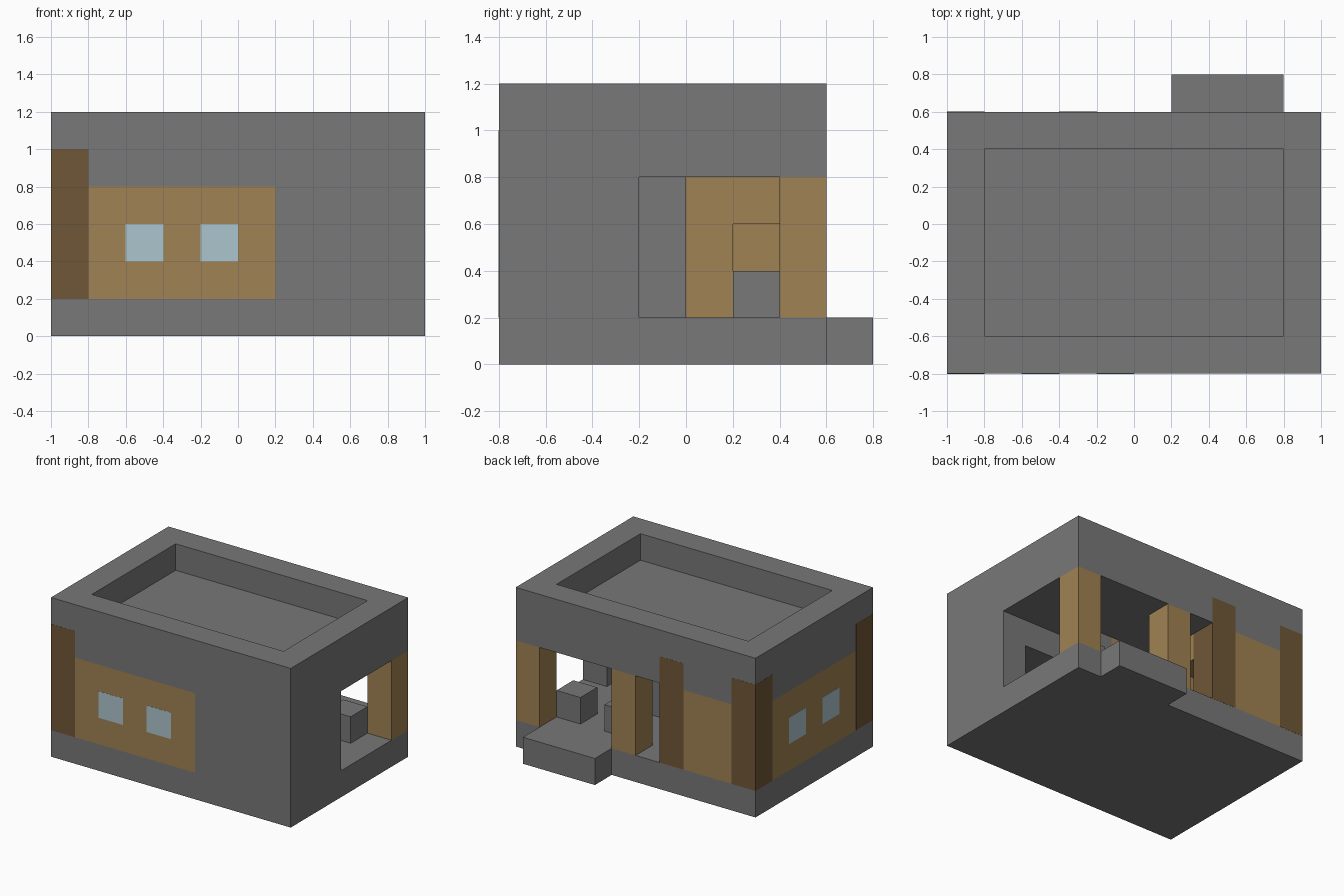
import bpy, bmesh
from mathutils import Vector

cube = bpy.data.objects.get("Cube")
if cube:
    bpy.data.objects.remove(cube, do_unlink=True)


def material(name, hex_rgb):
    lin = []
    for i in (0, 2, 4):
        c = int(hex_rgb[i:i + 2], 16) / 255
        lin.append(c / 12.92 if c <= 0.04045 else ((c + 0.055) / 1.055) ** 2.4)
    m = bpy.data.materials.new(name)
    m.use_nodes = True
    m.diffuse_color = (*lin, 1)
    m.node_tree.nodes["Principled BSDF"].inputs["Base Color"].default_value = (*lin, 1)
    return m


STONE = material("grey stone", "787878")
PLANK = material("light wood", "A08253")
LOG = material("dark wood", "6F5737")
GLASS = material("pale glass", "ABC5CD")


def box(name, mat, x, y, z, grow=0.0, recess=0.0):
    """Axis-aligned block from ranges; recess sinks a straight-sided tray into its top."""
    lo = Vector((x[0], y[0], z[0])) - Vector((grow, grow, 0))
    hi = Vector((x[1], y[1], z[1])) + Vector((grow, grow, 0))
    bm = bmesh.new()
    bmesh.ops.create_cube(bm, size=1)
    for v in bm.verts:
        v.co = [(lo[i] + hi[i]) / 2 + v.co[i] * (hi[i] - lo[i]) for i in range(3)]
    if recess:
        top = max(bm.faces, key=lambda f: f.calc_center_median().z)
        bmesh.ops.inset_region(bm, faces=[top], thickness=recess, use_even_offset=True)
        floor = bmesh.ops.extrude_discrete_faces(bm, faces=[top])["faces"][0]
        bmesh.ops.translate(bm, verts=floor.verts, vec=(0, 0, -recess))
    me = bpy.data.meshes.new(name)
    bm.to_mesh(me)
    bm.free()
    me.materials.append(mat)
    ob = bpy.data.objects.new(name, me)
    bpy.context.collection.objects.link(ob)


STOREY = (0.2, 0.8)

# Floor, entrance step and roof with sunken terrace
box("floor_slab", STONE, (-1, 1), (-0.8, 0.6), (0, 0.2))
box("entrance_step", STONE, (0.2, 0.8), (0.6, 0.8), (0, 0.2))
box("roof", STONE, (-1, 1), (-0.8, 0.6), (0.8, 1.2), recess=0.2)

# Stone walls around the small store room
box("stone_front_wall", STONE, (0.2, 1), (-0.8, -0.6), STOREY)
box("stone_side_wall", STONE, (0.8, 1), (-0.6, -0.2), STOREY)
box("stone_inner_wall", STONE, (0.2, 0.4), (-0.6, 0), STOREY)
box("store_room_ceiling", STONE, (0.4, 0.8), (-0.6, -0.2), (0.6, 0.8))

# Plank walls of the living room
box("plank_front_wall", PLANK, (-0.8, 0.2), (-0.8, -0.6), STOREY)
box("plank_side_wall", PLANK, (-1, -0.8), (-0.6, 0.4), STOREY)
box("plank_back_wall", PLANK, (-0.8, -0.4), (0.4, 0.6), STOREY)
box("plank_inner_wall", PLANK, (-0.4, 0.2), (-0.2, 0), STOREY)
box("plank_partition", PLANK, (-0.4, -0.2), (0, 0.2), STOREY)
box("door_lintel", PLANK, (-0.4, -0.2), (0.2, 0.4), (0.6, 0.8))

# Porch columns
for i, x in enumerate((0, 0.8)):
    box(f"porch_column_{i + 1}", PLANK, (x, x + 0.2), (0.4, 0.6), STOREY)

# Dark log posts, rising over the roof edge
for i, (x, y) in enumerate(((-1, -0.8), (-1, 0.4), (-0.4, 0.4))):
    box(f"log_post_{i + 1}", LOG, (x, x + 0.2), (y, y + 0.2), (0.2, 1), grow=0.001)

# Window panes in the front and side walls
for i, x in enumerate((-0.6, -0.2)):
    box(f"front_window_{i + 1}", GLASS, (x, x + 0.2), (-0.8, -0.6), (0.4, 0.6), grow=0.001)
for i, y in enumerate((-0.4, 0)):
    box(f"side_window_{i + 1}", GLASS, (-1, -0.8), (y, y + 0.2), (0.4, 0.6), grow=0.001)

# Porch seats
for i, x in enumerate((0.2, 0.6)):
    box(f"porch_seat_{i + 1}", STONE, (x, x + 0.2), (0.2, 0.4), (0.2, 0.4))
